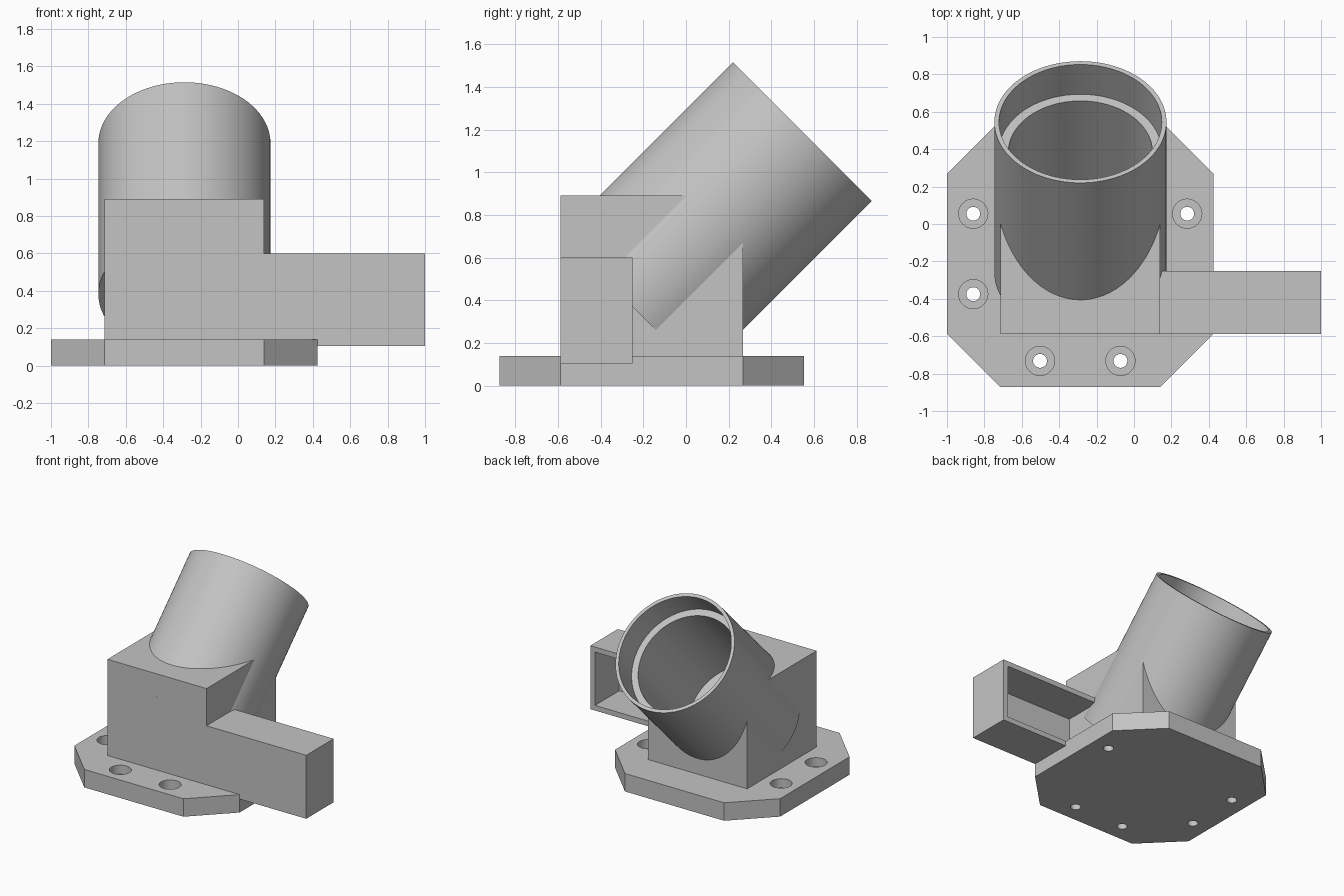
import bpy, bmesh, math
from mathutils import Vector

if "Cube" in bpy.data.objects:
    bpy.data.objects.remove(bpy.data.objects["Cube"], do_unlink=True)

# Single plain grey material
GREY = (0.55, 0.55, 0.55, 1.0)
grey = bpy.data.materials.new("plain grey")
grey.use_nodes = True
grey.diffuse_color = GREY
bsdf = next(n for n in grey.node_tree.nodes if n.type == "BSDF_PRINCIPLED")
bsdf.inputs["Base Color"].default_value = GREY
bsdf.inputs["Roughness"].default_value = 0.6


def finish(bm, name):
    bmesh.ops.recalc_face_normals(bm, faces=bm.faces)
    mesh = bpy.data.meshes.new(name)
    bm.to_mesh(mesh)
    bm.free()
    mesh.materials.append(grey)
    obj = bpy.data.objects.new(name, mesh)
    bpy.context.scene.collection.objects.link(obj)
    return obj


def box(name, lo, hi):
    bm = bmesh.new()
    bmesh.ops.create_cube(bm, size=1)
    for v in bm.verts:
        v.co = [lo[i] if v.co[i] < 0 else hi[i] for i in range(3)]
    return finish(bm, name)


def lathe(name, profile, location, tilt=0.0, steps=96):
    """Revolve a (radius, height) profile that starts and ends on the axis."""
    bm = bmesh.new()
    verts = [bm.verts.new((r, 0, z)) for r, z in profile]
    edges = [bm.edges.new(pair) for pair in zip(verts, verts[1:])]
    bmesh.ops.spin(bm, geom=verts + edges, cent=(0, 0, 0), axis=(0, 0, 1),
                   angle=math.tau, steps=steps, use_duplicate=False)
    bmesh.ops.remove_doubles(bm, verts=bm.verts, dist=1e-5)
    obj = finish(bm, name)
    obj.location = location
    obj.rotation_euler.x = tilt
    return obj


def select(obj):
    bpy.ops.object.select_all(action="DESELECT")
    obj.select_set(True)
    bpy.context.view_layer.objects.active = obj


def cut(obj, cutter):
    cutter.hide_render = True
    mod = obj.modifiers.new("cut", "BOOLEAN")
    mod.operation, mod.solver, mod.object = "DIFFERENCE", "EXACT", cutter
    select(obj)
    bpy.ops.object.modifier_apply(modifier=mod.name)
    bpy.data.objects.remove(cutter, do_unlink=True)


def smooth(obj):
    select(obj)
    bpy.ops.object.shade_smooth_by_angle(angle=math.radians(30))


CX, CY = -0.2875, -0.16          # plate and body centre
THICK, HALF, FLAT = 0.14, 0.7125, 0.4275

# Base plate with chamfered corners
bm = bmesh.new()
outline = []
for k in range(4):
    turn = k * math.pi / 2
    for x, y in ((HALF, -FLAT), (HALF, FLAT)):
        c, s = math.cos(turn), math.sin(turn)
        outline.append(bm.verts.new((CX + x * c - y * s, CY + x * s + y * c, 0)))
face = bm.faces.new(outline)
top = bmesh.ops.extrude_face_region(bm, geom=[face])["geom"]
bmesh.ops.translate(bm, vec=Vector((0, 0, THICK)),
                    verts=[g for g in top if isinstance(g, bmesh.types.BMVert)])
plate = finish(bm, "base_plate")

# Counterbored screw holes
hole = [(0, -0.05), (0.037, -0.05), (0.037, 0.07), (0.078, 0.07), (0.078, 0.2), (0, 0.2)]
SIDE, PITCH = 0.572, 0.215
for dx, dy in ((-SIDE, PITCH), (-SIDE, -PITCH), (SIDE, PITCH),
               (-PITCH, -SIDE), (PITCH, -SIDE)):
    cut(plate, lathe("hole_cutter", hole, (CX + dx, CY + dy, 0), steps=40))
smooth(plate)

# Slanted tube: closed bottom, stepped socket at the mouth
R, LENGTH, FLOOR = 0.46, 1.142, 0.04
STEP = LENGTH - 0.225
TUBE_AT, TILT = (-0.2865, -0.2625, 0.3825), -math.pi / 4
tube = lathe("slanted_tube",
             [(0, 0), (R, 0), (R, LENGTH), (0.435, LENGTH), (0.435, STEP),
              (0.385, STEP), (0.385, FLOOR), (0, FLOOR)], TUBE_AT, TILT, 128)
smooth(tube)

# Body block, cleared where the tube bore passes through
body = box("body_block", (CX - FLAT, CY - FLAT, 0.02), (CX + FLAT, CY + FLAT, 0.89))
cut(body, lathe("bore_cutter", [(0, 0.02), (0.42, 0.02), (0.42, 2), (0, 2)],
                TUBE_AT, TILT, 64))

# Side arm, hollow and open to the back
WALL = 0.04
lo, hi = (CX + FLAT, CY - FLAT, 0.105), (1.0, -0.25, 0.60)
arm = box("side_arm", lo, hi)
cut(arm, box("arm_cutter", (lo[0] - 0.1, lo[1] + WALL, lo[2] + WALL),
             (hi[0] - WALL, hi[1] + 0.1, hi[2] - WALL)))
